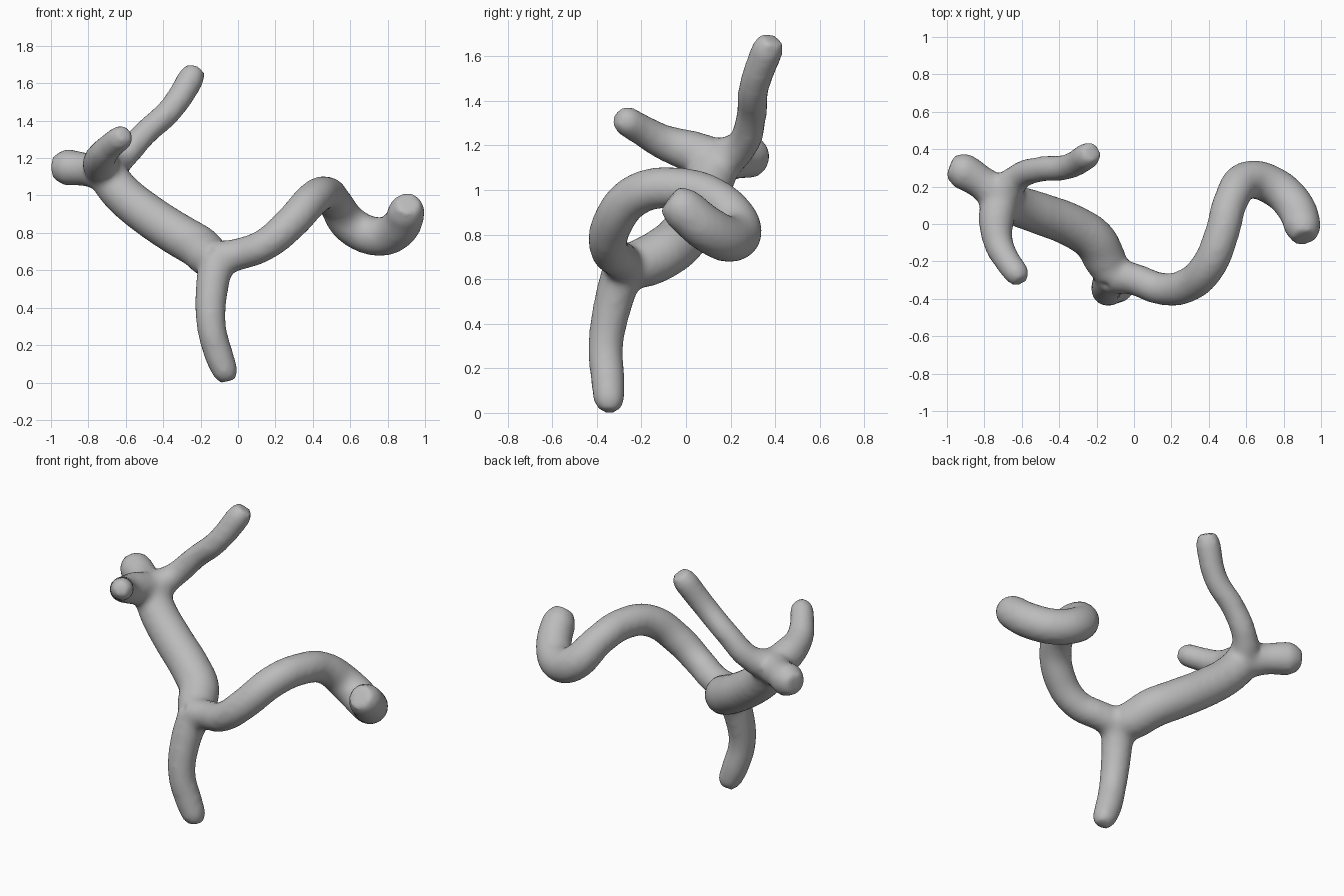
import bpy, bmesh

cube = bpy.data.objects.get("Cube")
if cube:
    bpy.data.objects.remove(cube, do_unlink=True)

grey = bpy.data.materials.new("plain grey")
grey.use_nodes = True
colour = (0.5, 0.5, 0.5, 1)
grey.diffuse_color = colour
grey.node_tree.nodes["Principled BSDF"].inputs["Base Color"].default_value = colour


def add_branch(bm, path):
    """Sweep a round tube along x, y, z, radius points and add it to bm."""
    curve = bpy.data.curves.new("branch_path", "CURVE")
    curve.dimensions = "3D"
    curve.bevel_depth = 1
    curve.bevel_resolution = 6
    curve.use_fill_caps = True
    curve.resolution_u = 8
    spline = curve.splines.new("BEZIER")
    spline.bezier_points.add(len(path) - 1)
    for point, (x, y, z, r) in zip(spline.bezier_points, path):
        point.co = (x, y, z)
        point.radius = r
        point.handle_left_type = point.handle_right_type = "AUTO"
    helper = bpy.data.objects.new("branch_path", curve)
    bpy.context.collection.objects.link(helper)
    bpy.context.view_layer.update()
    mesh = bpy.data.meshes.new_from_object(
        helper.evaluated_get(bpy.context.evaluated_depsgraph_get()))
    bm.from_mesh(mesh)
    bpy.data.objects.remove(helper, do_unlink=True)
    bpy.data.curves.remove(curve)
    bpy.data.meshes.remove(mesh)


fork = (-.11, -.275, .66, .097)
hub = (-.71, .14, 1.125, .105)

branches = [
    # lower leg
    [(-.055, -.345, .006, .045), (-.066, -.345, .05, .07), (-.1, -.35, .14, .078),
     (-.142, -.36, .3, .079), (-.14, -.325, .5, .088), fork],
    # thick trunk
    [fork, (-.155, -.19, .675, .115), (-.21, -.09, .725, .118),
     (-.32, -.015, .79, .117), (-.5, .055, .91, .114), (-.63, .1, 1.02, .11), hub],
    # short stub
    [hub, (-.82, .225, 1.14, .09), (-.92, .285, 1.15, .1), (-.985, .31, 1.15, .065)],
    # forward arm
    [hub, (-.735, .03, 1.17, .097), (-.725, -.1, 1.215, .08),
     (-.675, -.2, 1.27, .071), (-.625, -.27, 1.31, .069), (-.605, -.31, 1.33, .045)],
    # raised arm
    [hub, (-.62, .25, 1.2, .073), (-.5, .293, 1.33, .069),
     (-.36, .305, 1.46, .069), (-.25, .365, 1.63, .073), (-.225, .385, 1.68, .055)],
    # winding tail
    [fork, (0, -.295, .685, .086), (.14, -.345, .735, .087), (.28, -.33, .85, .093),
     (.4, -.22, .98, .095), (.47, -.05, 1.01, .093), (.52, .13, .96, .093),
     (.61, .235, .835, .104), (.75, .2, .78, .105), (.86, .095, .825, .105),
     (.902, -.02, .92, .1), (.908, -.075, .96, .07)],
]

bm = bmesh.new()
for path in branches:
    add_branch(bm, path)
bmesh.ops.remove_doubles(bm, verts=bm.verts, dist=.0001)
body_mesh = bpy.data.meshes.new("branching_tube")
bm.to_mesh(body_mesh)
bm.free()
body_mesh.materials.clear()
body_mesh.materials.append(grey)
body = bpy.data.objects.new("branching_tube", body_mesh)
bpy.context.collection.objects.link(body)

# fuse the tubes and soften the joints
remesh = body.modifiers.new("fuse", "REMESH")
remesh.mode = "VOXEL"
remesh.voxel_size = .018
remesh.use_smooth_shade = True
soften = body.modifiers.new("soften", "SMOOTH")
soften.factor = .5
soften.iterations = 10
